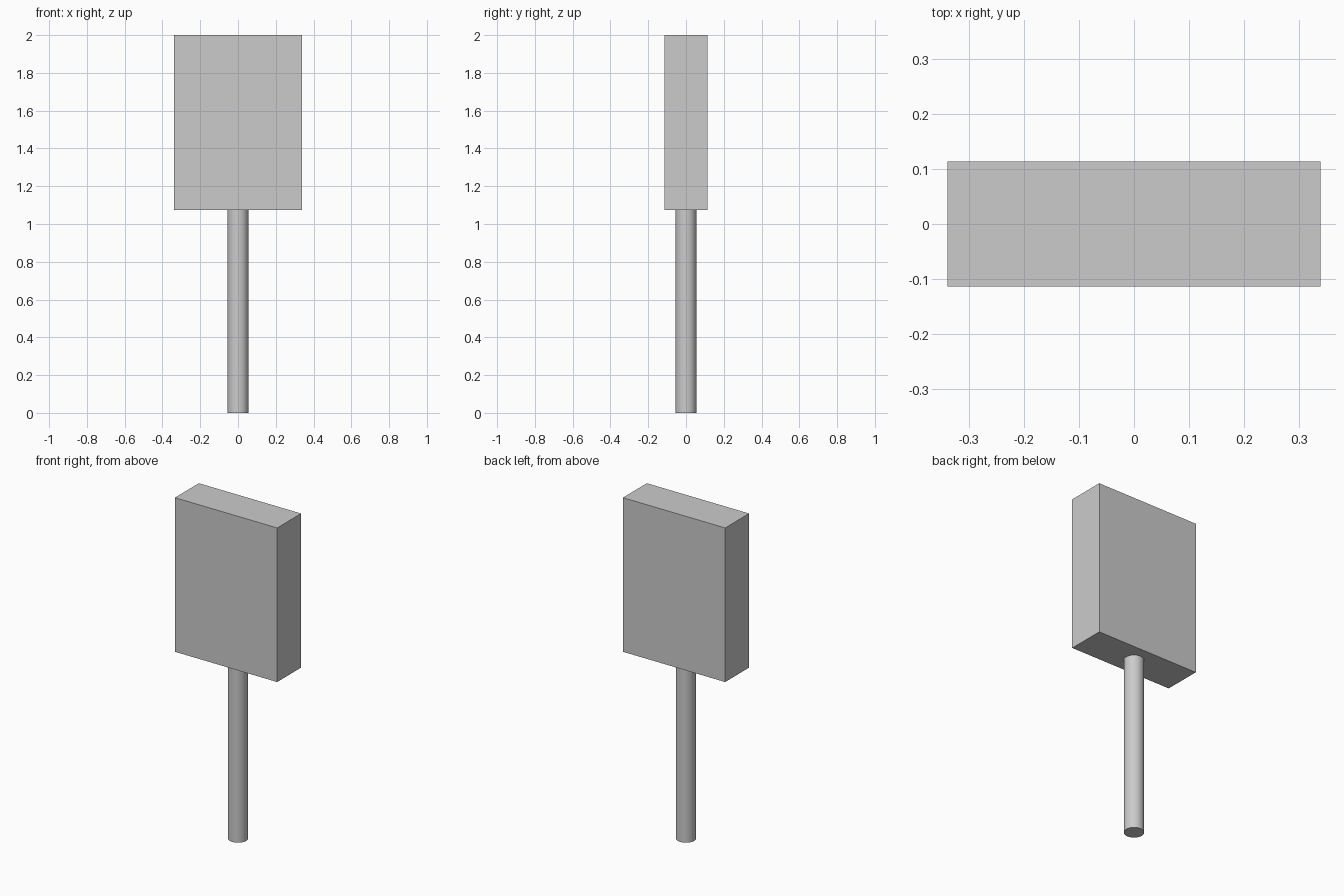
import bpy

if "Cube" in bpy.data.objects:
    bpy.data.objects.remove(bpy.data.objects["Cube"])

POLE_R, POLE_H = 0.055, 1.074
WIDTH, DEPTH, TOP = 0.68, 0.227, 2.0

# Round pole
bpy.ops.mesh.primitive_cylinder_add(vertices=48, radius=POLE_R, depth=POLE_H,
                                    location=(0, 0, POLE_H / 2))
pole = bpy.context.object
pole.name = "pole"
bpy.ops.object.shade_smooth_by_angle()

# Box-shaped head resting on the pole
bpy.ops.mesh.primitive_cube_add(size=1, location=(0, 0, (POLE_H + TOP) / 2))
head = bpy.context.object
head.name = "head_box"
head.scale = (WIDTH, DEPTH, TOP - POLE_H)
bpy.ops.object.transform_apply(location=False, rotation=False, scale=True)
